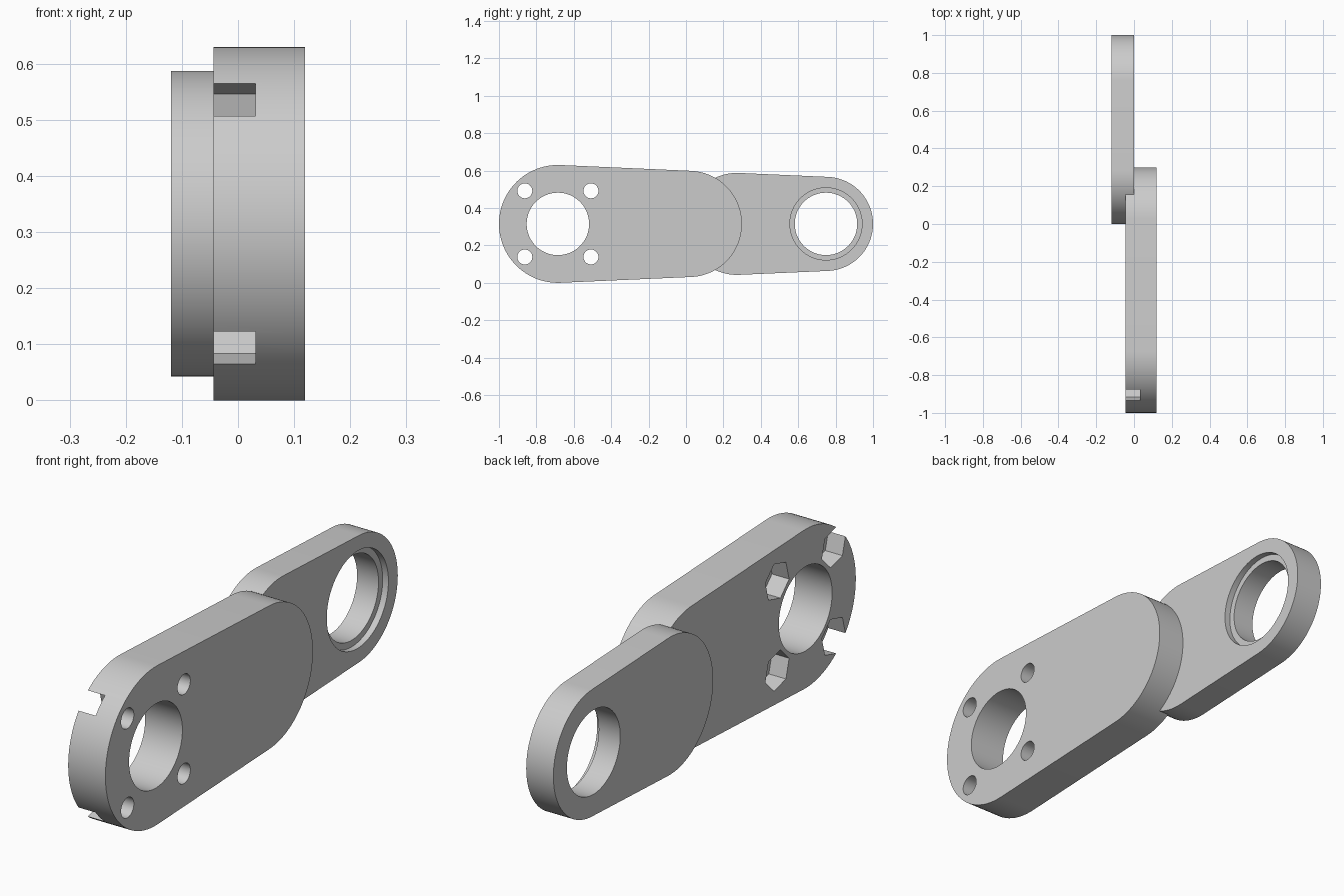
import bpy, bmesh, math

if "Cube" in bpy.data.objects:
    bpy.data.objects.remove(bpy.data.objects["Cube"], do_unlink=True)

MID_Z = 0.315          # height of the arm's centre line
FRONT_Y = -0.685       # centre of the large round end
TAPER = 0.0443         # loss of radius per unit of length
BORE = 0.167

grey = bpy.data.materials.new("plain grey")
grey.use_nodes = True
colour = (0.6, 0.6, 0.6, 1)
grey.diffuse_color = colour
grey.node_tree.nodes["Principled BSDF"].inputs["Base Color"].default_value = colour


def radius_at(y):
    return MID_Z - TAPER * (y - FRONT_Y)


def arc(y, z, r, start, end, steps):
    return [(y + r * math.cos(start + (end - start) * i / steps),
             z + r * math.sin(start + (end - start) * i / steps))
            for i in range(steps + 1)]


def prism(name, outline, x0, x1):
    """Extrude a (y, z) outline from x0 to x1."""
    bm = bmesh.new()
    face = bm.faces.new([bm.verts.new((x0, y, z)) for y, z in outline])
    moved = bmesh.ops.extrude_face_region(bm, geom=[face])["geom"]
    bmesh.ops.translate(bm, vec=(x1 - x0, 0, 0),
                        verts=[v for v in moved if isinstance(v, bmesh.types.BMVert)])
    bmesh.ops.recalc_face_normals(bm, faces=bm.faces)
    mesh = bpy.data.meshes.new(name)
    bm.to_mesh(mesh)
    bm.free()
    mesh.materials.append(grey)
    obj = bpy.data.objects.new(name, mesh)
    bpy.context.collection.objects.link(obj)
    return obj


def rod(name, y, z, r, x0, x1, sides=64, turn=0.0):
    outline = arc(y, z, r, turn, turn + math.tau, sides)[:-1]
    return prism(name, outline, x0, x1)


def tapered_plate(name, y0, y1, x0, x1):
    """Plate with two round ends joined by tangent edges."""
    t = math.acos(TAPER)
    outline = arc(y1, MID_Z, radius_at(y1), -t, t, 48)
    outline += arc(y0, MID_Z, radius_at(y0), t, math.tau - t, 48)
    return prism(name, outline, x0, x1)


def cut(obj, cutters):
    bpy.context.view_layer.objects.active = obj
    for cutter in cutters:
        cutter.hide_render = True
        mod = obj.modifiers.new("cut", 'BOOLEAN')
        mod.operation = 'DIFFERENCE'
        mod.solver = 'EXACT'
        mod.object = cutter
        bpy.ops.object.modifier_apply(modifier=mod.name)
        bpy.data.objects.remove(cutter, do_unlink=True)


# Front arm plate: main bore, four bolt holes and hexagonal nut pockets
front_plate = tapered_plate("front_arm_plate", FRONT_Y, 0.015, -0.044, 0.119)
cutters = [rod("bore_cutter", FRONT_Y, MID_Z, BORE, -0.3, 0.3)]
for i in range(4):
    a = math.pi / 4 + i * math.pi / 2
    y = FRONT_Y + 0.25 * math.cos(a)
    z = MID_Z + 0.25 * math.sin(a)
    cutters.append(rod("bolt_cutter", y, z, 0.04, -0.3, 0.3, 32))
    cutters.append(rod("nut_cutter", y, z, 0.077, -0.2, 0.031, 6, a + math.pi / 2))
cut(front_plate, cutters)

# Rear arm plate: bore with a shallow seat on its left face
REAR_Y = 0.7485
rear_plate = tapered_plate("rear_arm_plate", 0.2725, REAR_Y, -0.119, 0.0)
cut(rear_plate, [rod("bore_cutter", REAR_Y, MID_Z, BORE, -0.3, 0.3),
                 rod("seat_cutter", REAR_Y, MID_Z, 0.193, -0.025, 0.3)])

# Smooth round walls, crisp edges
for obj in (front_plate, rear_plate):
    bpy.ops.object.select_all(action='DESELECT')
    obj.select_set(True)
    bpy.context.view_layer.objects.active = obj
    bpy.ops.object.shade_smooth_by_angle(angle=math.radians(30))
